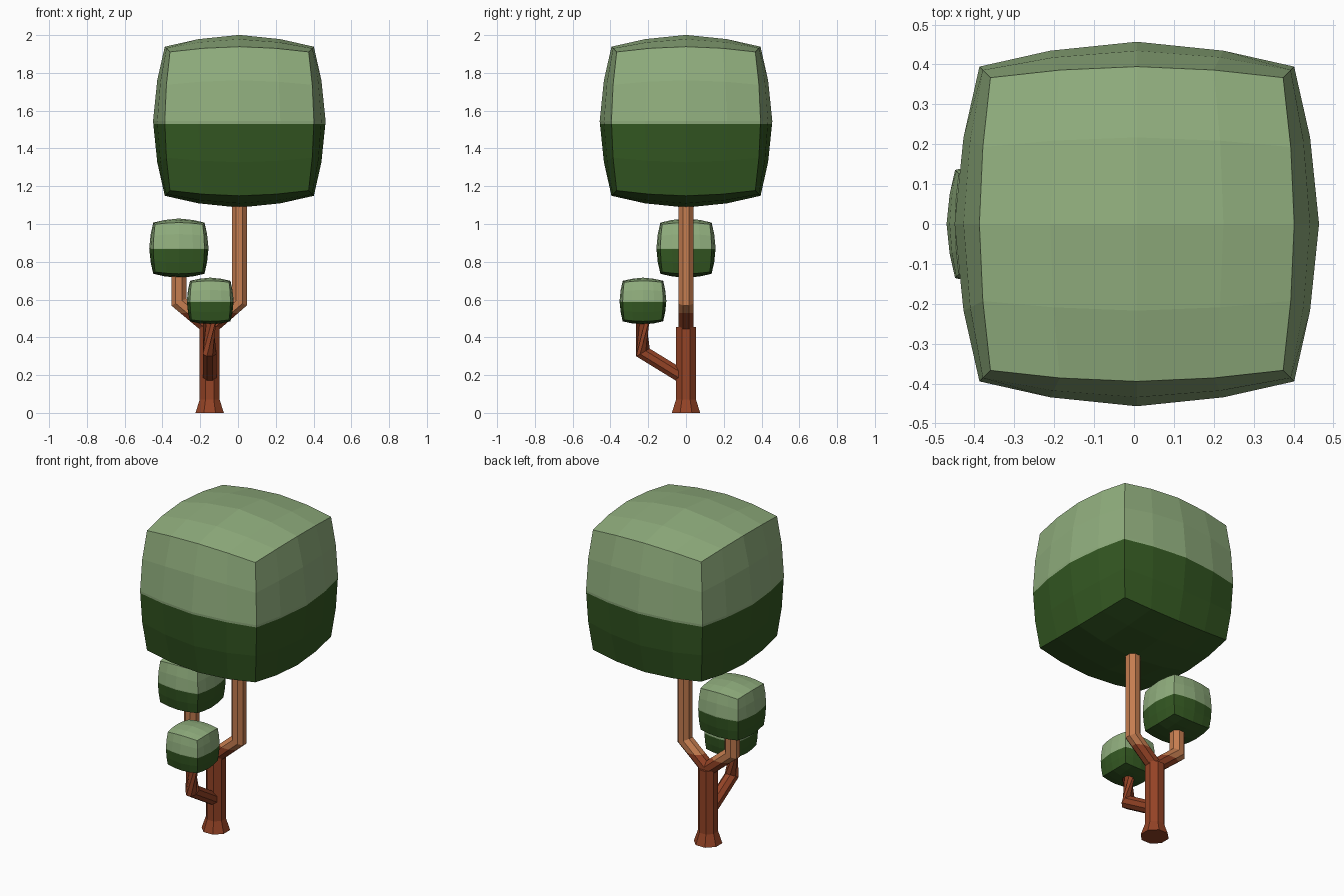
import bpy, bmesh, math
from mathutils import Vector

if "Cube" in bpy.data.objects:
    bpy.data.objects.remove(bpy.data.objects["Cube"])


def material(name, rgb):
    m = bpy.data.materials.new(name)
    m.diffuse_color = (*rgb, 1)
    m.use_nodes = True
    m.node_tree.nodes["Principled BSDF"].inputs["Base Color"].default_value = m.diffuse_color
    return m


light_green = material("light_green", (0.285, 0.43, 0.21))
dark_green = material("dark_green", (0.034, 0.098, 0.016))
rust_brown = material("rust_brown", (0.296, 0.056, 0.019))
tan_brown = material("tan_brown", (0.56, 0.205, 0.08))


def finish(bm, name, split, lower, upper):
    """Cut at a height, colour below / above it, and make a flat shaded object."""
    bmesh.ops.bisect_plane(bm, geom=bm.verts[:] + bm.edges[:] + bm.faces[:],
                           plane_co=(0, 0, split), plane_no=(0, 0, 1), dist=1e-5)
    bmesh.ops.recalc_face_normals(bm, faces=bm.faces[:])
    for f in bm.faces:
        f.material_index = int(f.calc_center_median().z > split)
        f.smooth = False
    me = bpy.data.meshes.new(name)
    bm.to_mesh(me)
    bm.free()
    me.materials.append(lower)
    me.materials.append(upper)
    bpy.context.collection.objects.link(bpy.data.objects.new(name, me))


def canopy(name, center, half):
    """Cube bulged part of the way towards a sphere."""
    bm = bmesh.new()
    bmesh.ops.create_cube(bm, size=2)
    bmesh.ops.subdivide_edges(bm, edges=bm.edges[:], cuts=3, use_grid_fill=True)
    for v in bm.verts:
        p = v.co.copy()
        v.co = Vector(center) + half * (0.534 * p + 0.466 * p.normalized())
    finish(bm, name, center[2] - 0.03 * half, dark_green, light_green)


def tube(name, path, radii, split=0.53):
    """Octagonal tube with mitred bends; radii are measured to the flats."""
    pts = [Vector(p) for p in path]
    dirs = [(b - a).normalized() for a, b in zip(pts, pts[1:])]
    bm = bmesh.new()
    rings = []
    for i, (p, r) in enumerate(zip(pts, radii)):
        d0, d1 = dirs[max(i - 1, 0)], dirs[min(i, len(dirs) - 1)]
        n = (d0 + d1).normalized()
        side = Vector((0, 1, 0)) if abs(d1.y) < 1e-4 and abs(d0.y) < 1e-4 else Vector((1, 0, 0))
        up = side.cross(d1)
        ring = []
        for k in range(8):
            a = math.radians(22.5 + 45 * k)
            o = (side * math.cos(a) + up * math.sin(a)) * (r / math.cos(math.pi / 8))
            o -= d1 * (o.dot(n) / d1.dot(n))
            ring.append(bm.verts.new(p + o))
        rings.append(ring)
    for a, b in zip(rings, rings[1:]):
        for k in range(8):
            bm.faces.new((a[k], a[(k + 1) % 8], b[(k + 1) % 8], b[k]))
    bm.faces.new(rings[0])
    bm.faces.new(rings[-1])
    finish(bm, name, split, rust_brown, tan_brown)


# Trunk with flared foot
tube("trunk", [(-0.15, 0, 0), (-0.15, 0, 0.07), (-0.15, 0, 0.455)], [0.075, 0.053, 0.053])

# Branches
tube("main_branch", [(-0.15, 0, 0.45), (0.007, 0, 0.587), (0.007, 0, 1.13)], [0.04] * 3)
tube("left_branch", [(-0.15, 0, 0.45), (-0.313, 0, 0.587), (-0.313, 0, 0.75)], [0.04] * 3)
tube("front_branch", [(-0.15, 0, 0.18), (-0.15, -0.228, 0.32), (-0.15, -0.228, 0.5)], [0.036] * 3)

# Leaf blocks
canopy("large_canopy", (0.007, 0, 1.544), 0.457)
canopy("left_canopy", (-0.313, 0, 0.872), 0.157)
canopy("front_canopy", (-0.147, -0.228, 0.592), 0.124)
